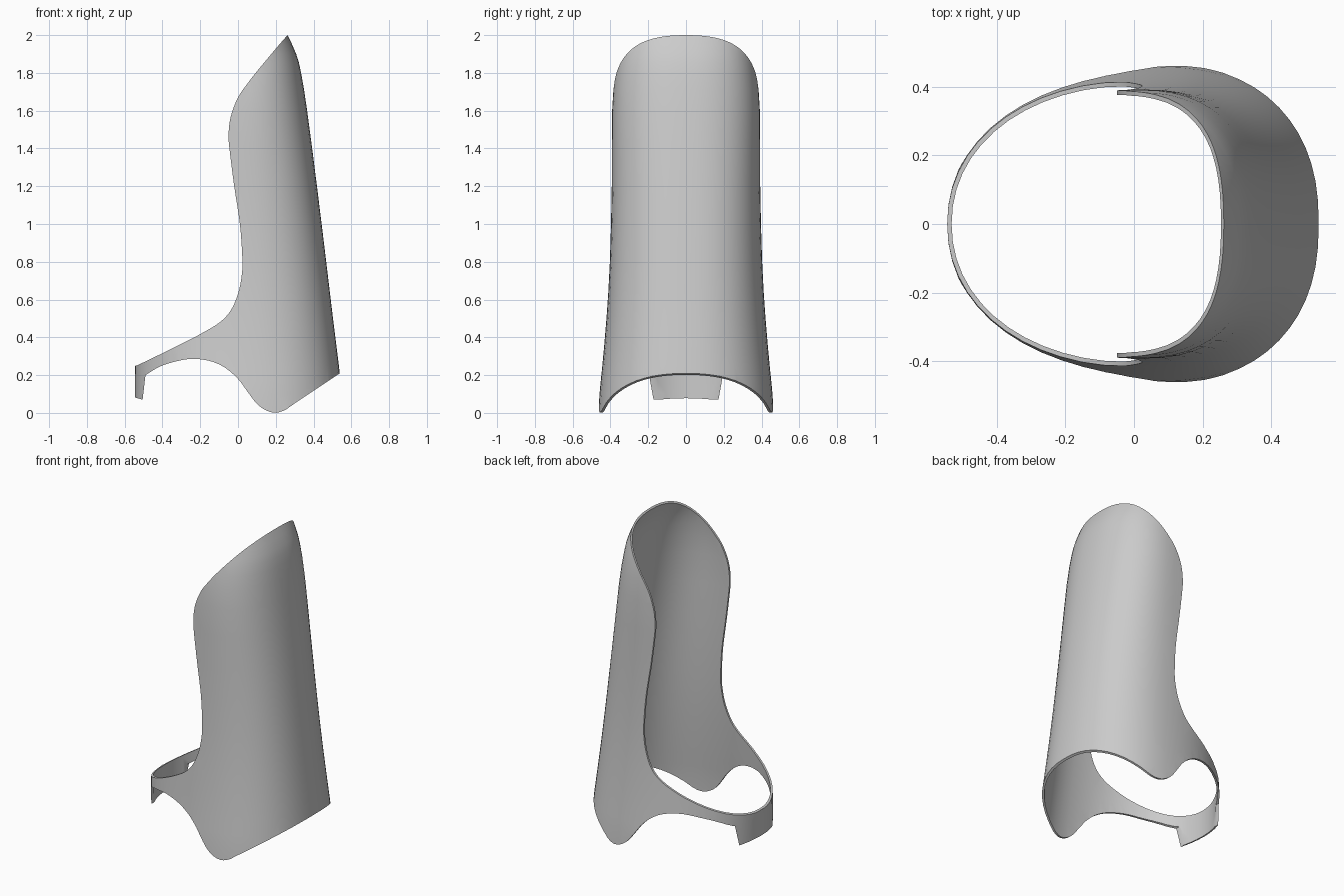
import bpy, bmesh, math
from mathutils import Vector

if "Cube" in bpy.data.objects:
    bpy.data.objects.remove(bpy.data.objects["Cube"])


def smooth(points, steps=4):
    """Catmull-Rom curve through the points."""
    p = [Vector(q) for q in points]
    p = [2 * p[0] - p[1]] + p + [2 * p[-1] - p[-2]]
    out = []
    for i in range(1, len(p) - 2):
        a, b, c, d = p[i - 1:i + 3]
        for k in range(steps):
            t = k / steps
            out.append(0.5 * (2 * b + (c - a) * t + (2 * a - 5 * b + 4 * c - d) * t * t
                              + (3 * b - a - 3 * c + d) * t ** 3))
    return out + [p[-2]]


def make_object(name, bm):
    bmesh.ops.recalc_face_normals(bm, faces=bm.faces)
    mesh = bpy.data.meshes.new(name)
    bm.to_mesh(mesh)
    bm.free()
    obj = bpy.data.objects.new(name, mesh)
    bpy.context.collection.objects.link(obj)
    return obj


# Shell sections: height, +x reach, half width
sections = smooth([(-0.06, 0.566, 0.468), (0.1, 0.551, 0.458), (0.25, 0.534, 0.443),
                   (0.5, 0.503, 0.421), (0.8, 0.467, 0.403), (1.2, 0.418, 0.393),
                   (1.6, 0.366, 0.391), (1.8, 0.334, 0.375), (1.9, 0.308, 0.357),
                   (2.0, 0.262, 0.338), (2.06, 0.225, 0.325)], 2)
SEG, THICK = 56, 0.013


def ring(bm, z, reach, width, inset):
    cx = 0.07 * (1 - z / 2.06)
    verts = []
    for i in range(SEG):
        a = 2 * math.pi * i / SEG
        c, s = math.cos(a), math.sin(a)
        n = 2.35 if c > 0 else 2.08
        rx = (reach - cx if c > 0 else 0.545 + cx) - inset
        x = cx + rx * math.copysign(abs(c) ** (2 / n), c)
        y = (width - inset) * math.copysign(abs(s) ** (2 / n), s)
        verts.append(bm.verts.new((x, y, z)))
    return verts


# Thick tube: outer wall up, inner wall back down, closed at both ends
bm = bmesh.new()
rings = [ring(bm, *s, 0) for s in sections]
rings += [ring(bm, *s, THICK) for s in reversed(sections)]
for r, q in zip(rings, rings[1:] + rings[:1]):
    for i in range(SEG):
        j = (i + 1) % SEG
        bm.faces.new((r[i], r[j], q[j], q[i]))
shell = make_object("guard_shell", bm)

# Side outline, extruded through y, that trims the tube
top_edge = smooth([(-0.545, 0.25), (-0.52, 0.258), (-0.3, 0.365), (-0.2, 0.417),
                   (-0.1, 0.477), (-0.04, 0.54), (0, 0.63), (0.02, 0.73),
                   (0.023, 0.82), (0.01, 1.0), (-0.02, 1.2), (-0.043, 1.38),
                   (-0.05, 1.47), (-0.038, 1.57), (0, 1.67), (0.05, 1.743),
                   (0.1, 1.808), (0.2, 1.928), (0.262, 2.0)])
bottom_edge = smooth([(0.54, 0.21), (0.3, 0.05), (0.25, 0.016), (0.2, 0.001),
                      (0.15, 0.013), (0.1, 0.048), (0.05, 0.113), (0, 0.18),
                      (-0.07, 0.24), (-0.15, 0.275), (-0.25, 0.286),
                      (-0.35, 0.267), (-0.42, 0.242), (-0.49, 0.2)])
outline = ([(-0.6, 0.25)] + top_edge + [(0.3, 2.044), (0.7, 2.044), (0.7, 0.317)]
           + bottom_edge + [(-0.505, 0.07), (-0.54, 0.08), (-0.6, 0.09)])
bm = bmesh.new()
near = [bm.verts.new((p[0], -0.7, p[1])) for p in outline]
far = [bm.verts.new((p[0], 0.7, p[1])) for p in outline]
bm.faces.new(near)
bm.faces.new(far)
for i in range(len(near)):
    j = (i + 1) % len(near)
    bm.faces.new((near[i], near[j], far[j], far[i]))
cutter = make_object("side_outline_cutter", bm)

# Trim, then remove the helper
mod = shell.modifiers.new("trim", 'BOOLEAN')
mod.operation = 'INTERSECT'
mod.solver = 'EXACT'
mod.object = cutter
bpy.context.view_layer.objects.active = shell
shell.select_set(True)
bpy.ops.object.modifier_apply(modifier=mod.name)
bpy.data.objects.remove(cutter)
bpy.ops.object.shade_smooth_by_angle(angle=math.radians(30))
